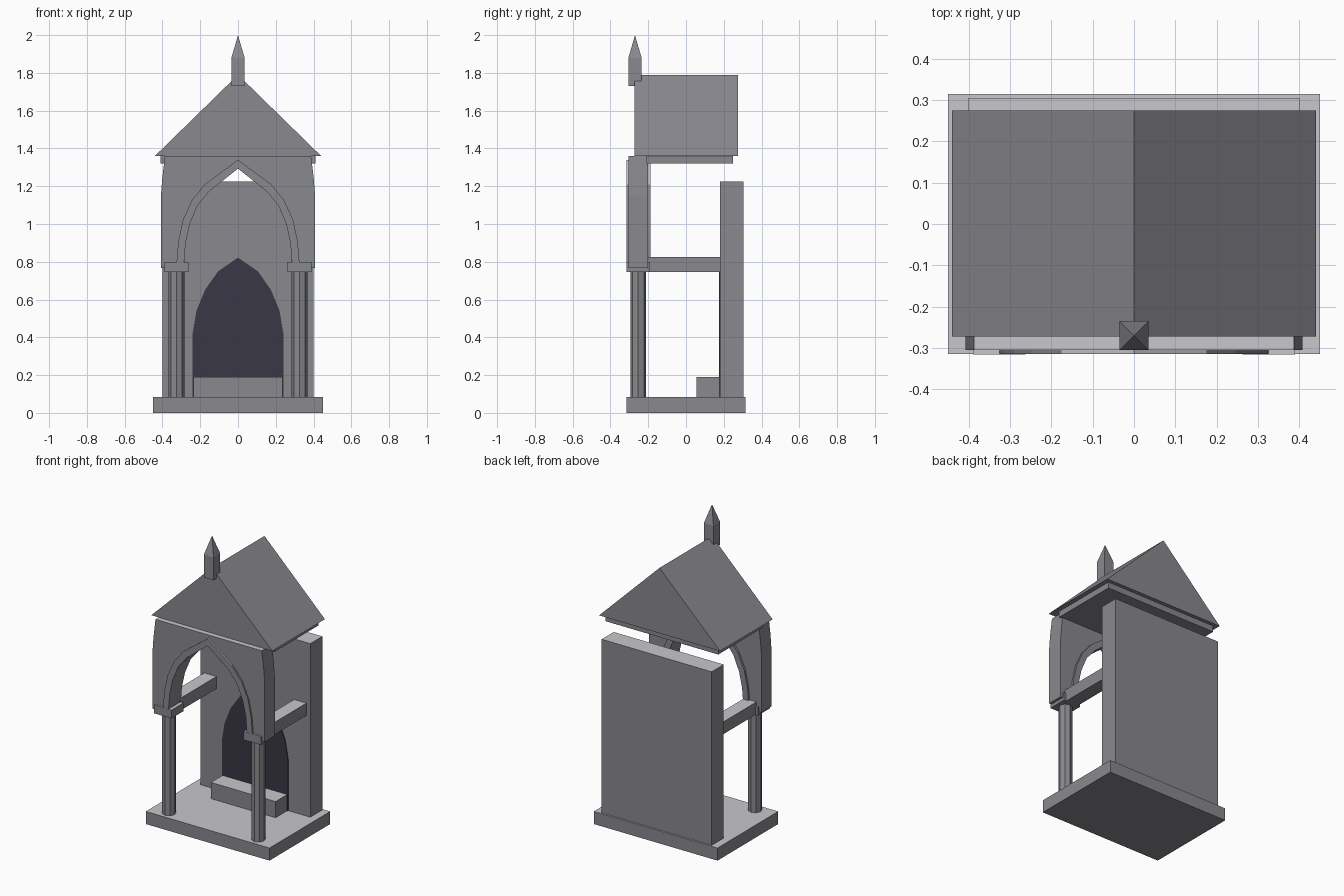
import bpy, bmesh
from mathutils import Vector

cube = bpy.data.objects.get("Cube")
if cube:
    bpy.data.objects.remove(cube, do_unlink=True)


def material(name, rgb):
    m = bpy.data.materials.new(name)
    m.use_nodes = True
    m.diffuse_color = (*rgb, 1)
    m.node_tree.nodes["Principled BSDF"].inputs["Base Color"].default_value = (*rgb, 1)
    return m


stone = material("grey stone", (0.25, 0.25, 0.275))
pale = material("pale stone", (0.58, 0.58, 0.61))
shadow = material("dark recess", (0.04, 0.038, 0.058))


def finish(name, bm, mats=(stone, pale)):
    """Make an object; faces that point up take the pale stone."""
    bmesh.ops.recalc_face_normals(bm, faces=bm.faces)
    for f in bm.faces:
        f.material_index = int(len(mats) > 1 and f.normal.z > 0.75)
    mesh = bpy.data.meshes.new(name)
    bm.to_mesh(mesh)
    bm.free()
    ob = bpy.data.objects.new(name, mesh)
    bpy.context.collection.objects.link(ob)
    for m in mats:
        mesh.materials.append(m)
    return ob


def box(name, x0, x1, y0, y1, z0, z1):
    bm = bmesh.new()
    bmesh.ops.create_cube(bm, size=1)
    for v in bm.verts:
        v.co = Vector(((x0 + x1) / 2 + v.co.x * (x1 - x0),
                       (y0 + y1) / 2 + v.co.y * (y1 - y0),
                       (z0 + z1) / 2 + v.co.z * (z1 - z0)))
    return finish(name, bm)


def extrude(name, polygons, y0, y1, mats=(stone, pale)):
    """Extrude joined (x, z) polygons from y0 to y1."""
    bm = bmesh.new()
    for poly in polygons:
        bm.faces.new([bm.verts.new((x, y0, z)) for x, z in poly])
    bmesh.ops.remove_doubles(bm, verts=bm.verts, dist=0.0001)
    bmesh.ops.recalc_face_normals(bm, faces=bm.faces)
    made = bmesh.ops.extrude_face_region(bm, geom=bm.faces[:])["geom"]
    for v in made:
        if isinstance(v, bmesh.types.BMVert):
            v.co.y = y1
    return finish(name, bm, mats)


def band(inner, outer):
    """Quads between two half profiles, mirrored across x = 0."""
    quads = []
    for s in (1, -1):
        for i in range(len(inner) - 1):
            quad = (inner[i], inner[i + 1], outer[i + 1], outer[i])
            quads.append([(s * x, z) for x, z in quad])
    return quads


# Plinth, back wall and step
box("base", -0.45, 0.45, -0.315, 0.315, 0, 0.083)
box("back_wall", -0.4, 0.4, 0.18, 0.305, 0.083, 1.225)
box("step", -0.235, 0.235, 0.055, 0.18, 0.083, 0.19)

# Dark pointed recess on the wall
half = [(0.24, 0.083), (0.24, 0.42), (0.22, 0.54), (0.175, 0.65), (0.105, 0.75)]
niche = half + [(0, 0.822)] + [(-x, z) for x, z in reversed(half)]
extrude("niche_panel", [niche], 0.175, 0.18, (shadow,))

# Columns, capitals and side beams
for side, s in (("left", 1), ("right", -1)):
    bm = bmesh.new()
    bmesh.ops.create_cone(bm, cap_ends=True, segments=8, radius1=0.042,
                          radius2=0.042, depth=0.665)
    bmesh.ops.translate(bm, verts=bm.verts, vec=(s * 0.325, -0.253, 0.4145))
    finish(side + "_column", bm)
    a, b = sorted((s * 0.263, s * 0.39))
    box(side + "_capital", a, b, -0.316, -0.19, 0.745, 0.8)
    a, b = sorted((s * 0.283, s * 0.372))
    box(side + "_beam", a, b, -0.2, 0.18, 0.745, 0.826)

# Pointed arch: raised trim and the panel around it
inner = [(0.285, 0.8), (0.277, 0.9), (0.255, 1.0), (0.213, 1.1), (0.15, 1.175), (0, 1.293)]
outer = [(0.325, 0.8), (0.316, 0.91), (0.292, 1.02), (0.245, 1.125), (0.175, 1.21), (0, 1.34)]
extrude("arch_trim", band(inner, outer), -0.315, -0.187)
opening = [(0.325, 0.766)] + outer
edge = [(0.408, 0.766), (0.408, 0.91), (0.408, 1.02), (0.408, 1.15),
        (0.401, 1.24), (0.387, 1.36), (0, 1.36)]
extrude("arch_panel", band(opening, edge), -0.305, -0.2)

# Eave slab and gable roof
box("eave_slab", -0.41, 0.41, -0.21, 0.25, 1.32, 1.362)
extrude("roof", [[(-0.44, 1.36), (0.44, 1.36), (0, 1.79)]], -0.272, 0.275)

# Finial: square post with a pyramid tip
box("finial_post", -0.035, 0.035, -0.305, -0.235, 1.73, 1.88)
bm = bmesh.new()
corners = [bm.verts.new((x, y, 1.88)) for x, y in
           ((-0.035, -0.305), (0.035, -0.305), (0.035, -0.235), (-0.035, -0.235))]
tip = bm.verts.new((0, -0.27, 2))
bm.faces.new(corners[::-1])
for i in range(4):
    bm.faces.new((corners[i], corners[(i + 1) % 4], tip))
finish("finial_tip", bm)
